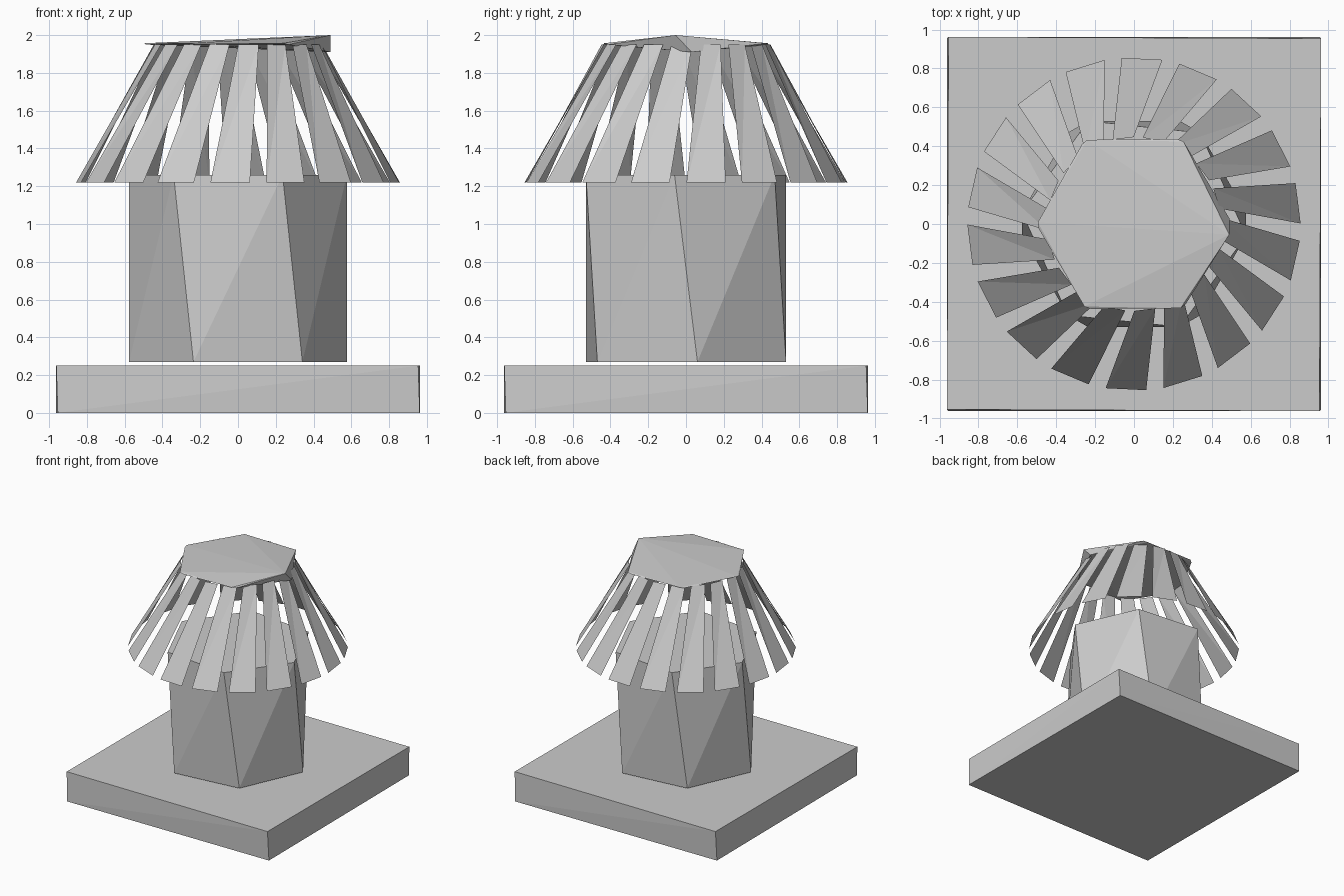
import bpy
from math import sin, cos, radians

if "Cube" in bpy.data.objects:
    bpy.data.objects.remove(bpy.data.objects["Cube"])


def ring(n, r, start, z):
    return [(r * cos(radians(start + i * 360 / n)), r * sin(radians(start + i * 360 / n)), z)
            for i in range(n)]


def add_mesh(name, verts, faces):
    mesh = bpy.data.meshes.new(name)
    mesh.from_pydata(verts, [], faces)
    mesh.update()
    obj = bpy.data.objects.new(name, mesh)
    bpy.context.collection.objects.link(obj)
    return obj


def twisted_prism(name, low, high):
    """Closed prism between two rings, side walls split into triangles, fanned ends."""
    n = len(low)
    faces = []
    for i in range(n):
        j = (i + 1) % n
        faces += [(i, j, n + j), (i, n + j, n + i)]
    for i in range(1, n - 1):
        faces += [(0, i + 1, i), (n, n + i, n + i + 1)]
    return add_mesh(name, low + high, faces)


# Square base slab, very slightly twisted
twisted_prism("base_slab", ring(4, 1.355, 45.25, 0), ring(4, 1.355, 44.75, 0.25))

# Twisted hexagonal column, hovering just above the base
twisted_prism("column", ring(6, 0.58, 6, 0.27), ring(6, 0.58, -6, 1.26))

# Thin hexagonal cap with one corner raised on top and lowered underneath
cap_low = ring(6, 0.49, 3, 1.95)
cap_high = ring(6, 0.495, -1, 1.957)
cap_low[0] = (0.49, 0.03, 1.91)
cap_high[0] = (0.49, -0.055, 2.0)
twisted_prism("cap", cap_low, cap_high)

# Flared skirt of 18 thin slats, each skewed round the axis
verts, faces = [], []
for i in range(18):
    a = 20 * i + 7.2
    for r, angle, z in ((0.857, a - 7, 1.22), (0.857, a + 7, 1.22),
                        (0.447, a + 17, 1.95), (0.447, a + 3, 1.95)):
        verts.append((r * cos(radians(angle)), r * sin(radians(angle)), z))
    k = 4 * i
    faces += [(k, k + 1, k + 2), (k, k + 2, k + 3)]
add_mesh("skirt_slats", verts, faces)
